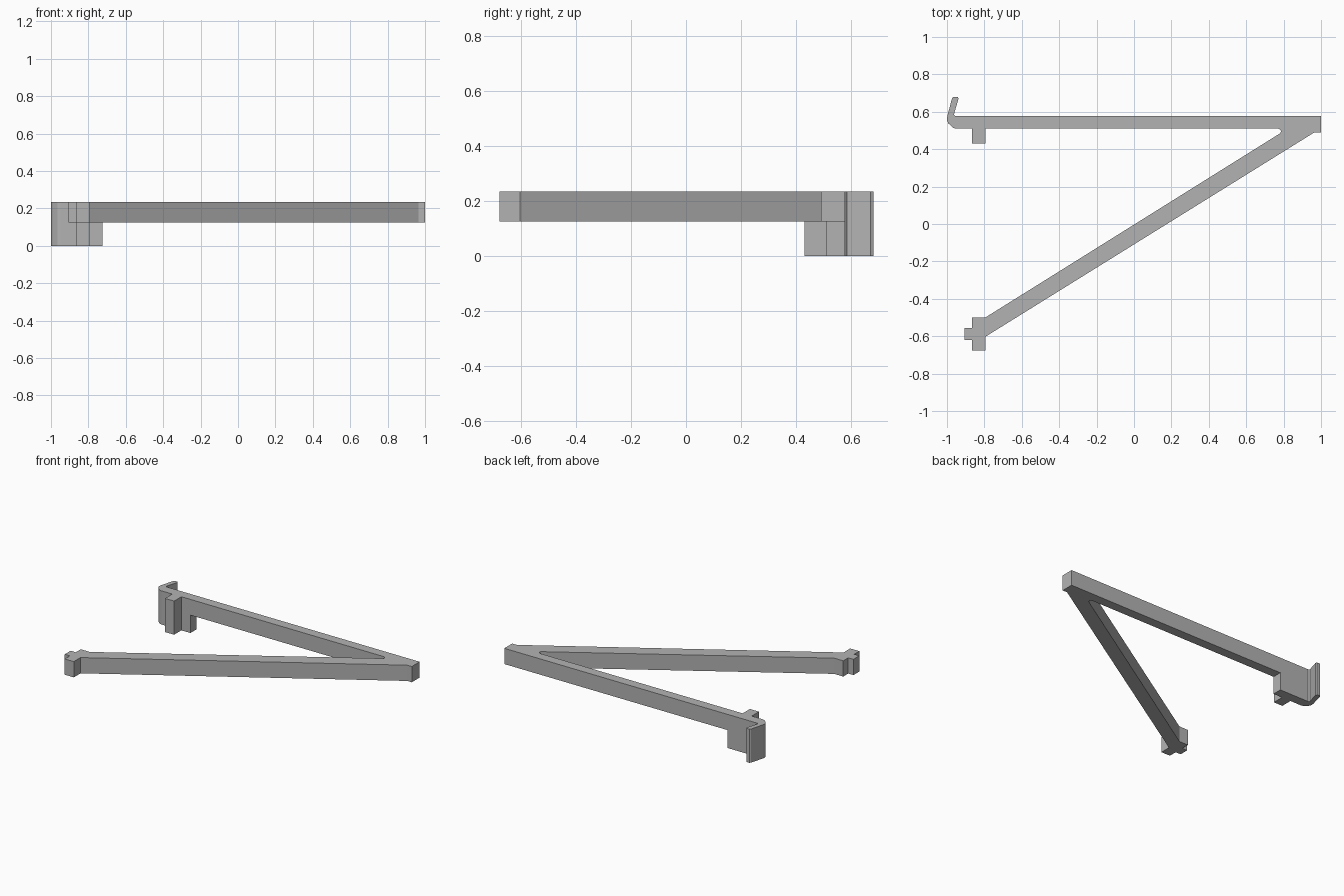
import bpy
import bmesh

if "Cube" in bpy.data.objects:
    bpy.data.objects.remove(bpy.data.objects["Cube"], do_unlink=True)

BOTTOM, ARM_BOTTOM, TOP = 0.0, 0.125, 0.235

grey = bpy.data.materials.new("plain_grey")
grey.use_nodes = True
colour = (0.45, 0.45, 0.45, 1)
grey.diffuse_color = colour
grey.node_tree.nodes["Principled BSDF"].inputs["Base Color"].default_value = colour


def extrude_outline(name, outline, low, high):
    """Raise a flat outline into a solid prism."""
    bm = bmesh.new()
    base = bm.faces.new([bm.verts.new((x, y, low)) for x, y in outline])
    raised = bmesh.ops.extrude_face_region(bm, geom=[base])["geom"]
    for item in raised:
        if isinstance(item, bmesh.types.BMVert):
            item.co.z = high
    bmesh.ops.recalc_face_normals(bm, faces=bm.faces)
    mesh = bpy.data.meshes.new(name)
    bm.to_mesh(mesh)
    bm.free()
    mesh.materials.append(grey)
    obj = bpy.data.objects.new(name, mesh)
    bpy.context.collection.objects.link(obj)
    return obj


# Deep clip: curved hook, locating stub and the start of the straight arm
extrude_outline("hook_clip", [
    (-0.725, 0.51), (-0.725, 0.577), (-0.955, 0.577), (-0.963, 0.585),
    (-0.938, 0.67), (-0.943, 0.68), (-0.965, 0.68), (-0.973, 0.672),
    (-0.998, 0.577), (-1.0, 0.555), (-0.993, 0.538), (-0.965, 0.513),
    (-0.95, 0.51), (-0.865, 0.51), (-0.865, 0.43), (-0.795, 0.43),
    (-0.795, 0.51),
], BOTTOM, TOP)

# Straight arm, corner, diagonal arm and its cross-shaped end
extrude_outline("angled_arms", [
    (-0.725, 0.577), (-0.725, 0.51), (0.77, 0.51), (0.782, 0.504),
    (0.787, 0.494), (0.78, 0.484), (-0.795, -0.5), (-0.865, -0.5),
    (-0.865, -0.555), (-0.905, -0.555), (-0.905, -0.62), (-0.865, -0.62),
    (-0.865, -0.677), (-0.795, -0.677), (-0.795, -0.603), (0.965, 0.49),
    (1.0, 0.49), (1.0, 0.577),
], ARM_BOTTOM, TOP)
